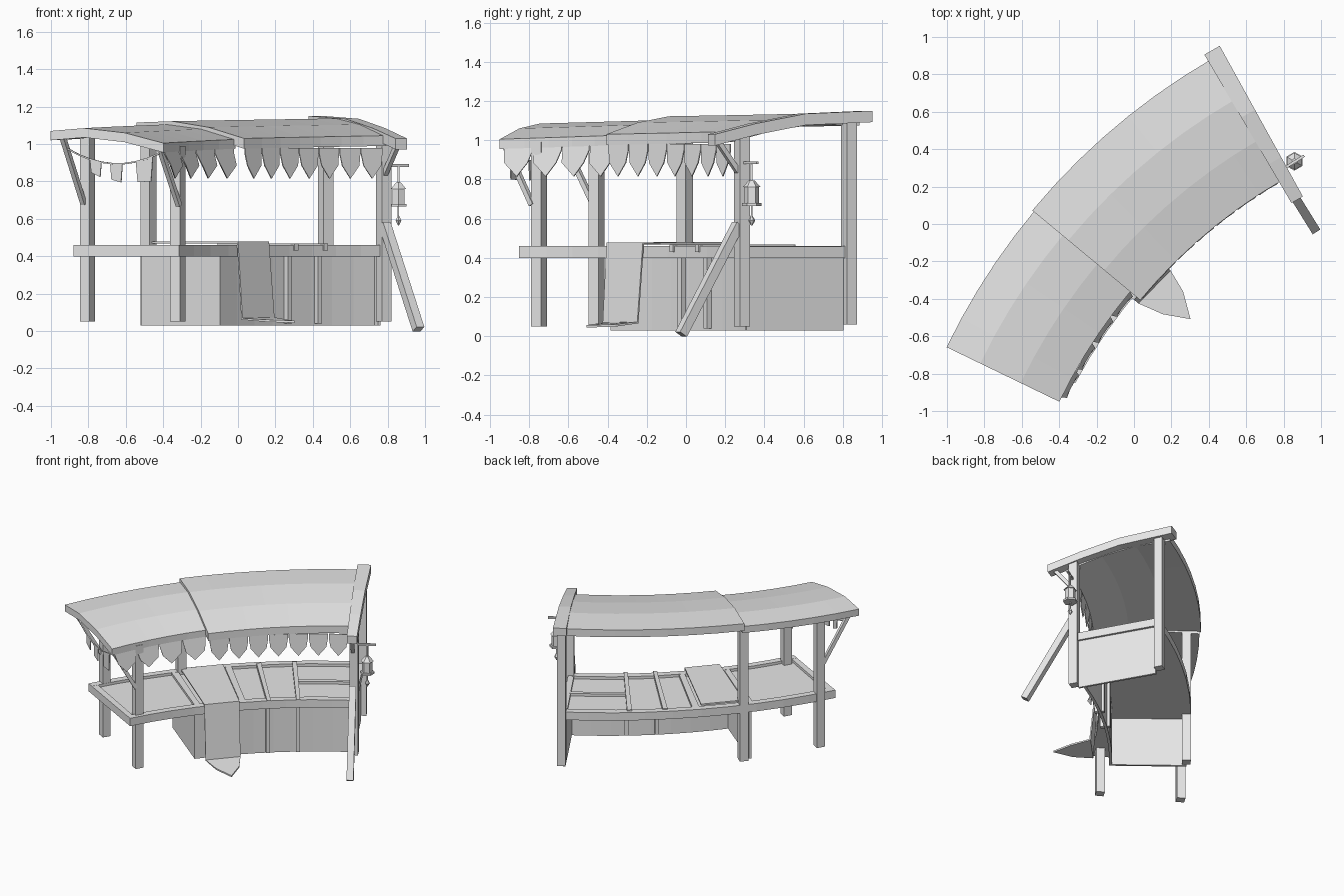
import bpy, bmesh, math
from mathutils import Vector, Matrix

cube = bpy.data.objects.get("Cube")
if cube:
    bpy.data.objects.remove(cube, do_unlink=True)

grey = bpy.data.materials.new("plain grey")
grey.use_nodes = True
grey.diffuse_color = (0.8, 0.8, 0.8, 1)
grey.node_tree.nodes["Principled BSDF"].inputs["Base Color"].default_value = (0.8, 0.8, 0.8, 1)


def finish(name, bm):
    bmesh.ops.recalc_face_normals(bm, faces=bm.faces)
    mesh = bpy.data.meshes.new(name)
    bm.to_mesh(mesh)
    bm.free()
    mesh.materials.append(grey)
    ob = bpy.data.objects.new(name, mesh)
    bpy.context.collection.objects.link(ob)
    return ob


def polar(u, r, z):
    """Point on the stall's plan arc: u in degrees along it, r from its centre."""
    a = math.radians(u)
    return Vector((2.203 - r * math.cos(a), -2.208 + r * math.sin(a), z))


def sweep(name, section, u0, u1, steps=1, rise=0):
    """Sweep a closed (r, z) section along the arc."""
    bm = bmesh.new()
    rings = []
    for i in range(steps + 1):
        t = i / steps
        rings.append([bm.verts.new(polar(u0 + (u1 - u0) * t, r, z + rise * t)) for r, z in section])
    n = len(section)
    for a, b in zip(rings, rings[1:]):
        for j in range(n):
            k = (j + 1) % n
            bm.faces.new((a[j], a[k], b[k], b[j]))
    bm.faces.new(rings[0])
    bm.faces.new(rings[-1])
    return finish(name, bm)


def block(name, u0, u1, r0, r1, z0, z1, steps=1):
    return sweep(name, [(r0, z0), (r1, z0), (r1, z1), (r0, z1)], u0, u1, steps)


def slab(top, thick):
    """Closed section from a top line and a thickness."""
    return top + [(r, z - thick) for r, z in reversed(top)]


def bar(name, a, b, w, d=None):
    a, b = Vector(a), Vector(b)
    rot = (b - a).to_track_quat('Z', 'Y').to_matrix().to_4x4()
    size = Matrix.Diagonal((w, d or w, (b - a).length, 1))
    bm = bmesh.new()
    bmesh.ops.create_cube(bm, size=1, matrix=Matrix.Translation((a + b) / 2) @ rot @ size)
    return finish(name, bm)


def cloth(name, polygons, thick=0.006):
    bm = bmesh.new()
    for pts in polygons:
        bm.faces.new([bm.verts.new(p) for p in pts])
    bmesh.ops.remove_doubles(bm, verts=bm.verts, dist=0.0005)
    ob = finish(name, bm)
    mod = ob.modifiers.new("thickness", 'SOLIDIFY')
    mod.thickness = thick
    mod.offset = 0
    return ob


# Roof canopies
sweep("roof_low", slab([(3.56, 1.07), (3.36, 1.085), (3.12, 1.06), (2.89, 1.005)], 0.05),
      25.8, 39.9, 5, 0.02)
sweep("roof_high", slab([(3.57, 1.115), (3.32, 1.122), (3.07, 1.09), (2.82, 1.03)], 0.055),
      39.7, 60, 7, 0.015)
sweep("roof_end_beam", slab([(3.61, 1.15), (3.22, 1.135), (2.93, 1.085), (2.69, 1.03)], 0.058),
      59.6, 61.1)


# Scalloped awning edges
def awning(name, u0, u1, count, r, flare):
    step = (u1 - u0) / count
    polys = []
    for i in range(count):
        at = lambda f, out, z: polar(u0 + (i + f) * step, r - out, z)
        polys.append([at(0.02, 0, 0.98), at(0.02, 0, 0.95), at(0.1, flare, 0.885),
                      at(0.5, flare * 0.7, 0.815), at(0.9, flare, 0.885),
                      at(0.98, 0, 0.95), at(0.98, 0, 0.98)])
    cloth(name, polys)


awning("awning_low", 26.2, 39.8, 4, 2.895, 0.03)
awning("awning_high", 39.9, 59.6, 7, 2.826, 0.008)

# Posts
for name, u, r, z0, z1 in [("post_low_back", 30.2, 3.48, 0.05, 1.05),
                           ("post_low_front", 30, 2.915, 0.05, 0.99),
                           ("post_middle_back", 39.4, 3.47, 0.03, 1.08),
                           ("post_end_back", 60.3, 3.5, 0.06, 1.1),
                           ("post_end_front", 60.3, 2.872, 0.05, 1.03)]:
    half = math.degrees(0.03 / r)
    block(name, u - half, u + half, r - 0.03, r + 0.03, z0, z1)

# Counter top: slab, raised rims and dividers
block("counter_slab", 28.3, 60.5, 2.88, 3.49, 0.4, 0.44, 10)
block("counter_rim_front", 28.3, 60.5, 2.86, 2.91, 0.4, 0.46, 10)
block("counter_rim_back", 28.3, 60.5, 3.45, 3.5, 0.4, 0.46, 10)
for i, u in enumerate((28.3, 38.2, 44.5, 59.7)):
    block(f"counter_rim_cross_{i}", u, u + 0.8, 2.87, 3.49, 0.401, 0.459)
for i, u in enumerate((48.2, 52.3)):
    block(f"counter_divider_{i}", u, u + 0.55, 2.85, 3.47, 0.43, 0.468)
    block(f"front_batten_{i}", u, u + 0.55, 2.905, 2.975, 0.04, 0.45)
block("counter_divider_long", 52.8, 59.8, 3.16, 3.19, 0.43, 0.46, 3)

# Cabinet panels under the counter, open at the back
block("cabinet_front", 38.5, 60, 2.935, 2.955, 0.03, 0.41, 8)
block("cabinet_end_low", 38.4, 38.7, 2.935, 3.47, 0.03, 0.41)
block("cabinet_end_high", 59.9, 60.2, 2.9, 3.47, 0.03, 0.41)

# Cloth over the counter, hanging down the front and resting on the ground
lo, mid, hi = 39.3, 41.8, 44.3
cloth("counter_cloth", [
    [polar(lo, 3.46, 0.474), polar(hi, 3.46, 0.474), polar(hi, 2.85, 0.474), polar(lo, 2.85, 0.474)],
    [polar(lo, 2.85, 0.474), polar(hi, 2.85, 0.474), polar(hi, 2.81, 0.07), polar(lo, 2.82, 0.065)],
    [polar(lo, 2.82, 0.065), polar(hi, 2.81, 0.07), polar(43.6, 2.68, 0.055),
     polar(mid, 2.55, 0.05), polar(40.1, 2.68, 0.055)]], 0.012)

# Braces
bar("ground_brace", (0.785, 0.265, 0.57), (0.965, -0.025, 0.01), 0.048)
bar("beam_brace", (0.785, 0.265, 0.84), (0.85, 0.165, 0.99), 0.026)
bar("low_brace_back", (-0.825, -0.475, 0.68), (-0.935, -0.64, 1.03), 0.026)
bar("low_brace_front", (-0.315, -0.785, 0.67), (-0.415, -0.92, 0.97), 0.026)


# Bunting string with three flags
def string(t, drop=0):
    p = Vector((-0.92, -0.62, 0.98)).lerp(Vector((-0.42, -0.92, 0.95)), t)
    p.z -= 0.28 * t * (1 - t) + drop
    return p


for i in range(8):
    bar(f"bunting_string_{i}", string(i / 8), string((i + 1) / 8), 0.008)
for i, (t, w, h) in enumerate([(0.32, 0.06, 0.08), (0.54, 0.065, 0.1), (0.84, 0.09, 0.13)]):
    cloth(f"bunting_flag_{i}", [[string(t - w), string(t + w), string(t + w * 0.8, h),
                                 string(t - w * 0.8, h * 0.85)]])

# Hanging lantern on a bracket
bar("lantern_bracket", (0.775, 0.28, 0.885), (0.91, 0.365, 0.885), 0.014)
bar("lantern_chain", (0.858, 0.335, 0.79), (0.858, 0.335, 0.885), 0.01)
bar("lantern_cord", (0.858, 0.335, 0.6), (0.858, 0.335, 0.67), 0.008)
for name, r0, r1, z0, z1 in [("lantern_base", 0.05, 0.05, 0.665, 0.68),
                             ("lantern_body", 0.038, 0.038, 0.68, 0.76),
                             ("lantern_cap", 0.046, 0.015, 0.76, 0.795),
                             ("lantern_pendant", 0.004, 0.018, 0.565, 0.59),
                             ("lantern_pendant_top", 0.018, 0.005, 0.59, 0.615)]:
    bm = bmesh.new()
    bmesh.ops.create_cone(bm, cap_ends=True, segments=6, radius1=r0, radius2=r1, depth=z1 - z0,
                          matrix=Matrix.Translation((0.858, 0.335, (z0 + z1) / 2)))
    finish(name, bm)
